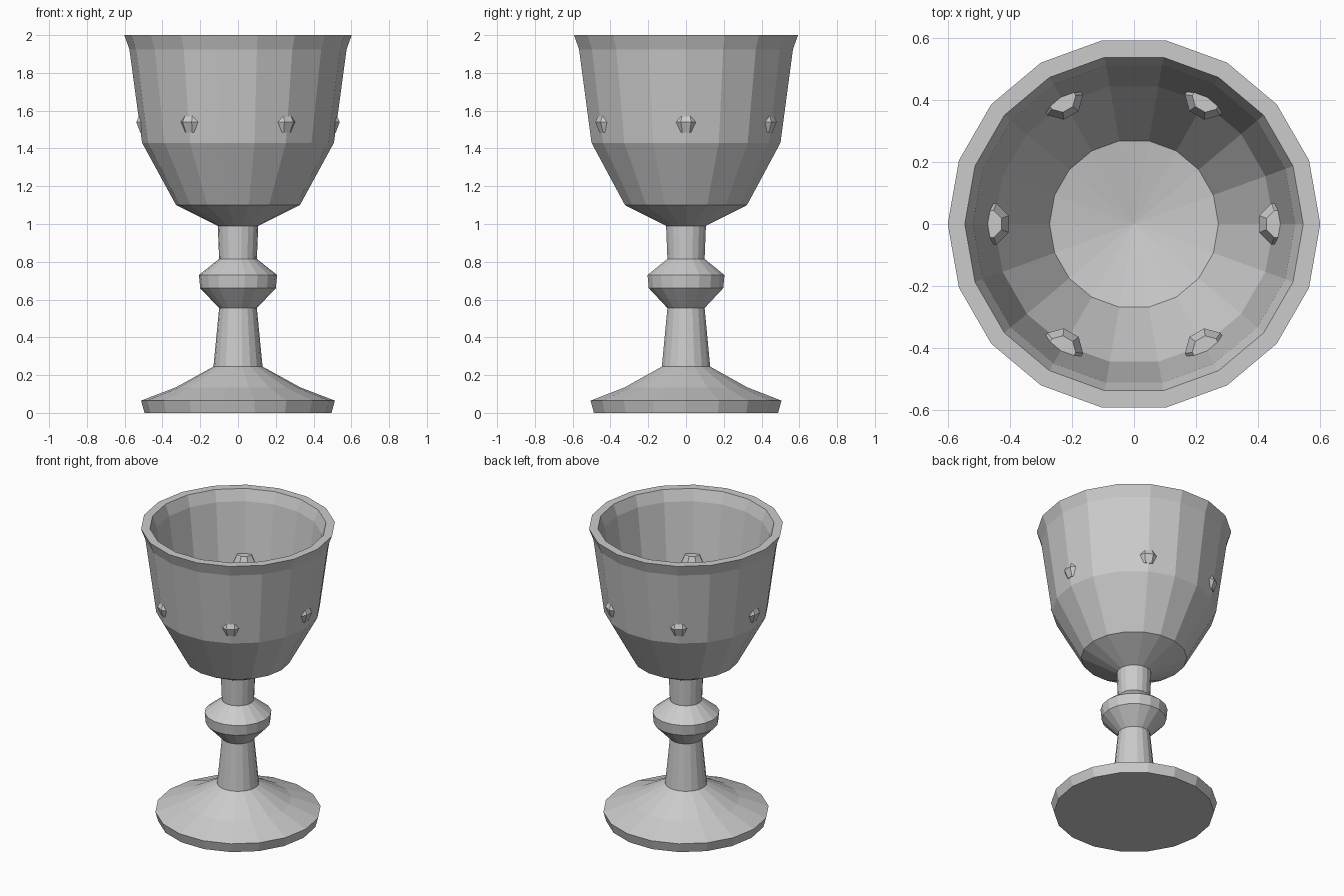
import bpy, bmesh, math

if "Cube" in bpy.data.objects:
    bpy.data.objects.remove(bpy.data.objects["Cube"], do_unlink=True)

SIDES = 18

pewter = bpy.data.materials.new("pewter grey")
pewter.use_nodes = True
GREY = (0.6, 0.6, 0.6, 1)
pewter.diffuse_color = GREY
pewter.node_tree.nodes["Principled BSDF"].inputs["Base Color"].default_value = GREY


def lathe(name, profile, sides=SIDES, turn=0.0):
    """Spin (radius, height) points about z; a zero radius closes to a point."""
    bm = bmesh.new()
    rings = []
    for r, z in profile:
        count = sides if r > 0 else 1
        rings.append([bm.verts.new((r * math.cos(turn + math.tau * i / sides),
                                    r * math.sin(turn + math.tau * i / sides), z))
                      for i in range(count)])
    for low, high in zip(rings, rings[1:]):
        for i in range(sides):
            j = (i + 1) % sides
            corners = [low[i % len(low)], low[j % len(low)],
                       high[j % len(high)], high[i % len(high)]]
            bm.faces.new(list(dict.fromkeys(corners)))
    mesh = bpy.data.meshes.new(name)
    bm.to_mesh(mesh)
    bm.free()
    mesh.materials.append(pewter)
    obj = bpy.data.objects.new(name, mesh)
    bpy.context.collection.objects.link(obj)
    return obj


# Foot, stem with knop, and hollow bowl share their joining rings
lathe("foot", [(0, 0), (0.495, 0), (0.513, 0.065), (0.33, 0.135), (0.13, 0.245)])
lathe("stem", [(0.13, 0.245), (0.1, 0.555), (0.2, 0.66), (0.207, 0.73),
               (0.1, 0.815), (0.107, 0.99)])
lathe("bowl", [(0.107, 0.99), (0.328, 1.1), (0.508, 1.43), (0.575, 1.925),
               (0.602, 2), (0.547, 2), (0.52, 1.925), (0.452, 1.44),
               (0.273, 1.13), (0, 1.08)])

# Six studs set through the bowl wall
for n in range(6):
    a = math.tau * n / 6
    stud = lathe(f"stud_{n + 1}", [(0, 1.485), (0.05, 1.485), (0.072, 1.54),
                                   (0.048, 1.59), (0, 1.59)], 8, math.pi / 8)
    stud.location = (0.472 * math.cos(a), 0.472 * math.sin(a), 0)
    stud.rotation_euler.z = a
